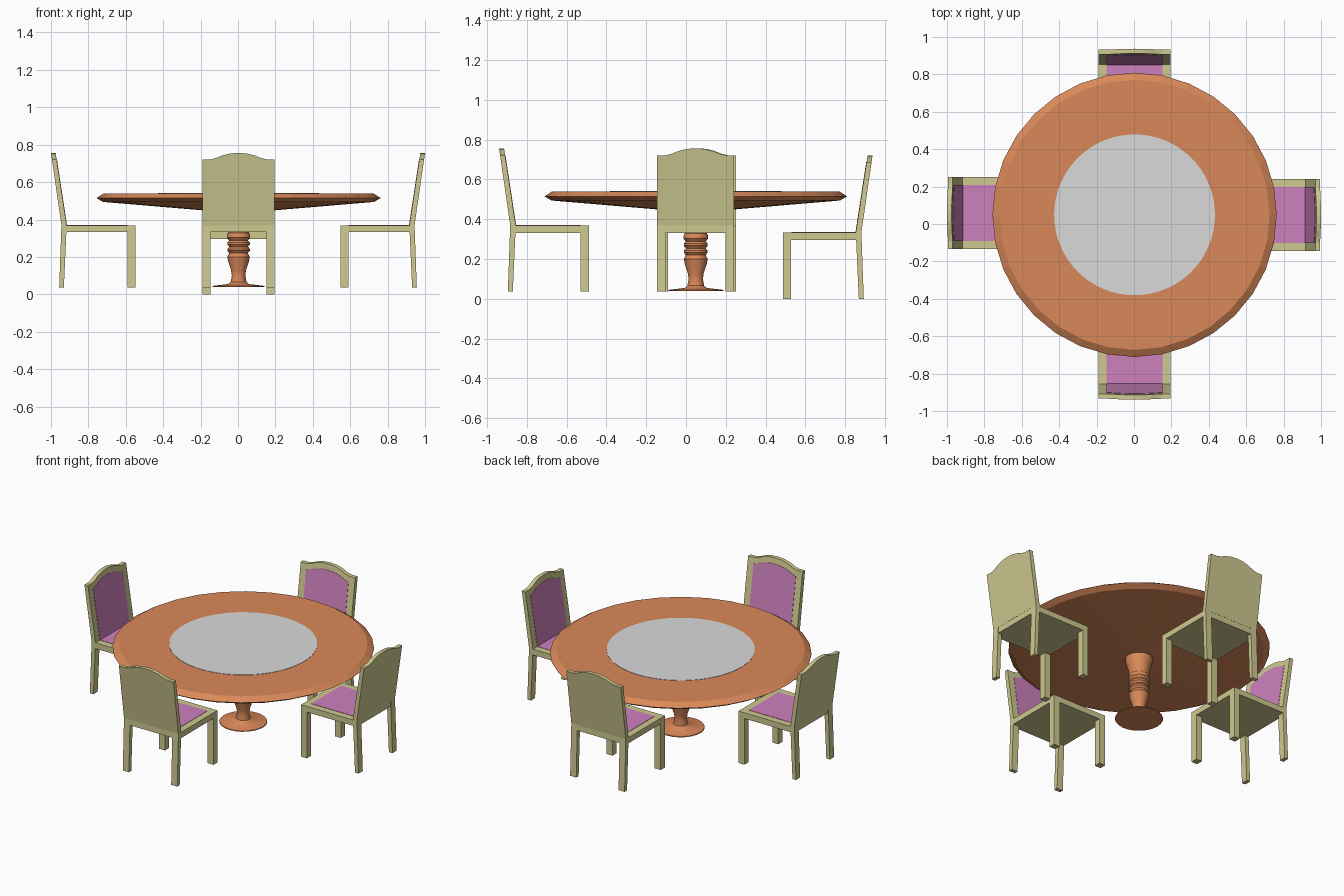
import bpy, bmesh, math
from mathutils import Matrix

if "Cube" in bpy.data.objects:
    bpy.data.objects.remove(bpy.data.objects["Cube"])


def material(name, rgb):
    m = bpy.data.materials.new(name)
    m.diffuse_color = (*rgb, 1)
    m.use_nodes = True
    m.node_tree.nodes["Principled BSDF"].inputs["Base Color"].default_value = m.diffuse_color
    return m


WOOD = material("orange wood", (0.70, 0.25, 0.10))
GREY = material("pale grey", (0.70, 0.70, 0.70))
OLIVE = material("olive frame", (0.62, 0.585, 0.28))
PINK = material("pink upholstery", (0.61, 0.22, 0.51))


def finish(name, bm, mat, matrix=None):
    bmesh.ops.recalc_face_normals(bm, faces=bm.faces)
    if matrix is not None:
        bm.transform(matrix)
    me = bpy.data.meshes.new(name)
    bm.to_mesh(me)
    bm.free()
    me.materials.append(mat)
    ob = bpy.data.objects.new(name, me)
    bpy.context.collection.objects.link(ob)
    return ob


def loft(name, a, b, mat, matrix=None):
    """Solid between two matching polygons."""
    bm = bmesh.new()
    va = [bm.verts.new(p) for p in a]
    vb = [bm.verts.new(p) for p in b]
    bm.faces.new(va)
    bm.faces.new(vb)
    n = len(a)
    for i in range(n):
        j = (i + 1) % n
        bm.faces.new((va[i], va[j], vb[j], vb[i]))
    return finish(name, bm, mat, matrix)


def lathe(name, profile, sides, mat, loc):
    """Closed solid turned around z from (radius, height) points."""
    bm = bmesh.new()
    rings = []
    for r, z in profile:
        rings.append([bm.verts.new((r * math.cos(2 * math.pi * i / sides),
                                    r * math.sin(2 * math.pi * i / sides), z))
                      for i in range(sides)])
    bm.faces.new(rings[0])
    bm.faces.new(rings[-1])
    for lo, hi in zip(rings, rings[1:]):
        for i in range(sides):
            j = (i + 1) % sides
            bm.faces.new((lo[i], lo[j], hi[j], hi[i]))
    return finish(name, bm, mat, Matrix.Translation(loc))


def rect(w0, w1, u0, u1, z):
    return [(w0, -u0, z), (w1, -u0, z), (w1, -u1, z), (w0, -u1, z)]


# Table: top with bevelled rim and conical underside, grey centre, turned pedestal
C = (0.003, 0.049, 0)
lathe("table_top", [(0.06, 0.438), (0.725, 0.494), (0.76, 0.515), (0.722, 0.539)], 32, WOOD, C)
lathe("table_centre", [(0.43, 0.537), (0.43, 0.541)], 64, GREY, C)
pedestal = [(0.14, 0.04), (0.138, 0.045), (0.055, 0.055), (0.042, 0.066), (0.036, 0.10),
            (0.04, 0.13), (0.055, 0.175), (0.06, 0.20), (0.053, 0.213), (0.05, 0.22),
            (0.06, 0.233), (0.06, 0.243), (0.05, 0.254), (0.06, 0.267), (0.06, 0.278),
            (0.05, 0.288), (0.062, 0.303), (0.062, 0.316), (0.056, 0.328),
            (0.062, 0.36), (0.08, 0.425), (0.08, 0.446)]
ped = lathe("pedestal", pedestal, 24, WOOD, C)
ped.data.shade_smooth()
bpy.context.view_layer.objects.active = ped
ped.select_set(True)
bpy.ops.object.shade_smooth_by_angle(angle=math.radians(35))

# Chair: local front edge at y = 0, back towards -y
HW, LEG, SEAT, SEAT_LOW = 0.193, 0.043, 0.333, 0.296


def lean(z, start, end):
    return start + (end - start) * (z - SEAT) / (0.72 - SEAT)


def arch(half):
    return [(-w, z) for w, z in half] + [(w, z) for w, z in reversed(half) if w > 0]


BACK = arch([(HW, SEAT), (HW, 0.685), (0.15, 0.685), (0.12, 0.693),
             (0.085, 0.707), (0.045, 0.717), (0, 0.72)])
PANEL = arch([(0.15, SEAT), (0.15, 0.648), (0.12, 0.657),
              (0.085, 0.671), (0.045, 0.681), (0, 0.684)])


def chair(tag, loc, angle):
    m = Matrix.Translation(loc) @ Matrix.Rotation(math.radians(angle), 4, 'Z')
    loft("seat_" + tag, rect(-HW, HW, 0, 0.394, SEAT_LOW), rect(-HW, HW, 0, 0.394, SEAT), OLIVE, m)
    loft("seat_cushion_" + tag, rect(-0.15, 0.15, 0.043, 0.368, SEAT - 0.002),
         rect(-0.15, 0.15, 0.043, 0.368, SEAT + 0.002), PINK, m)
    for s, side in ((-1, "left"), (1, "right")):
        w0, w1 = sorted((s * HW, s * (HW - LEG)))
        loft(f"front_leg_{side}_{tag}", rect(w0, w1, 0, 0.041, 0),
             rect(w0, w1, 0, 0.041, SEAT_LOW), OLIVE, m)
        loft(f"back_leg_{side}_{tag}", rect(w0, w1, 0.382, 0.407, 0),
             rect(w0, w1, 0.367, 0.395, SEAT), OLIVE, m)
    loft("backrest_" + tag, [(w, -lean(z, 0.367, 0.426), z) for w, z in BACK],
         [(w, -lean(z, 0.395, 0.451), z) for w, z in BACK], OLIVE, m)
    loft("back_cushion_" + tag, [(w, -lean(z, 0.365, 0.424), z) for w, z in PANEL],
         [(w, -lean(z, 0.369, 0.428), z) for w, z in PANEL], PINK, m)


chair("front", (0.003, -0.488, 0.036), 0)
chair("back", (0.003, 0.486, 0), 180)
chair("left", (-0.549, 0.059, 0.036), -90)
chair("right", (0.549, 0.048, 0.036), 90)
